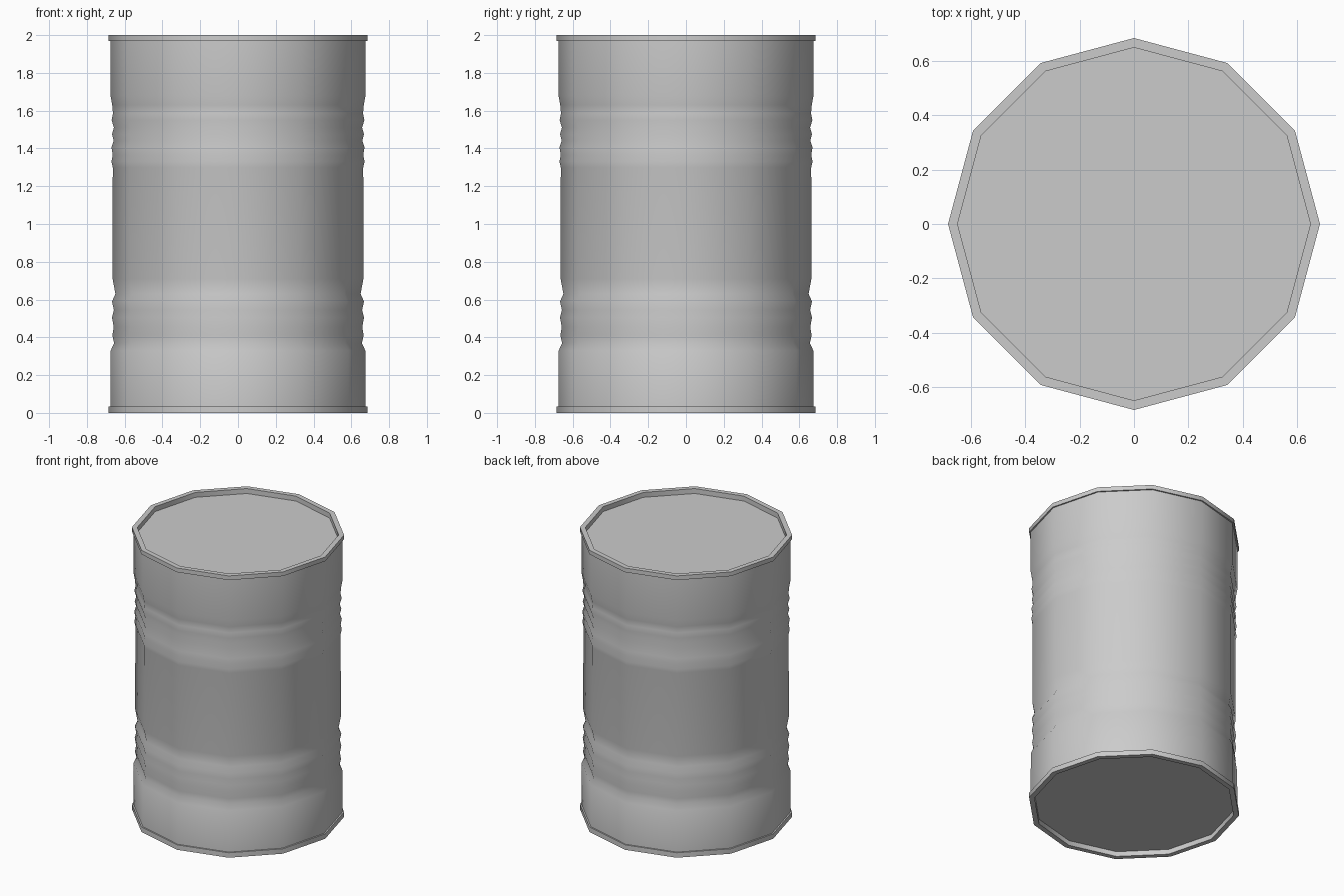
import bpy, bmesh, math

if "Cube" in bpy.data.objects:
    bpy.data.objects.remove(bpy.data.objects["Cube"])

SIDES = 12


def lathe(name, profile, closed=False):
    """Spin (radius, z) points around z; radius 0 makes a centre point."""
    bm = bmesh.new()
    rings = []
    for r, z in profile:
        if r == 0:
            rings.append([bm.verts.new((0, 0, z))] * SIDES)
        else:
            rings.append([bm.verts.new((r * math.cos(2 * math.pi * i / SIDES),
                                        r * math.sin(2 * math.pi * i / SIDES), z))
                          for i in range(SIDES)])
    pairs = list(zip(rings, rings[1:]))
    if closed:
        pairs.append((rings[-1], rings[0]))
    for a, b in pairs:
        for i in range(SIDES):
            j = (i + 1) % SIDES
            quad = list(dict.fromkeys((a[i], a[j], b[j], b[i])))
            bm.faces.new(quad)
    bmesh.ops.recalc_face_normals(bm, faces=bm.faces)
    mesh = bpy.data.meshes.new(name)
    bm.to_mesh(mesh)
    bm.free()
    ob = bpy.data.objects.new(name, mesh)
    bpy.context.collection.objects.link(ob)
    bpy.context.view_layer.objects.active = ob
    ob.select_set(True)
    bpy.ops.object.shade_smooth_by_angle(angle=math.radians(60))
    ob.select_set(False)
    return ob


# Ribbed drum with recessed flat ends, as one closed skin from bottom to top
lathe("drum_body", [
    (0, 0.035), (0.65, 0.035),                                   # bottom end
    (0.65, 0), (0.685, 0), (0.685, 0.035), (0.675, 0.035),       # bottom rim
    (0.674, 0.33), (0.656, 0.37), (0.665, 0.41), (0.658, 0.455),
    (0.667, 0.505), (0.657, 0.545), (0.667, 0.59), (0.649, 0.63),  # lower ribs
    (0.664, 0.71), (0.663, 1.30),
    (0.670, 1.33), (0.663, 1.365), (0.670, 1.405), (0.658, 1.44),
    (0.667, 1.475), (0.657, 1.51), (0.669, 1.55), (0.662, 1.585),
    (0.666, 1.63), (0.675, 1.68),                                # upper ribs
    (0.675, 1.97), (0.685, 1.97), (0.685, 2), (0.65, 2),         # top rim
    (0.65, 1.965), (0, 1.965),                                   # top end
])
